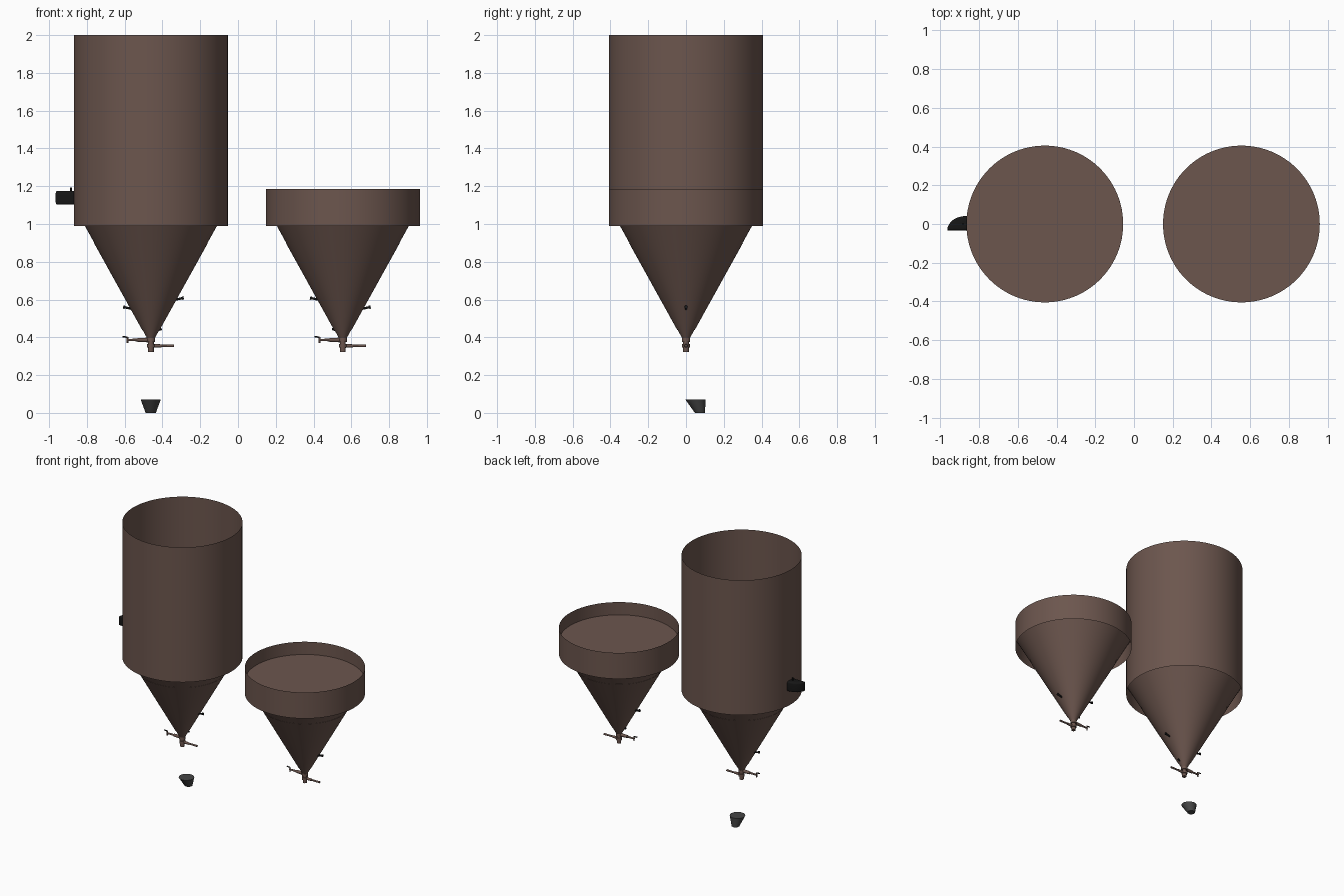
import bpy, bmesh, math
from mathutils import Vector

if "Cube" in bpy.data.objects:
    bpy.data.objects.remove(bpy.data.objects["Cube"])


def material(name, rgb):
    m = bpy.data.materials.new(name)
    m.diffuse_color = (*rgb, 1)
    m.use_nodes = True
    m.node_tree.nodes["Principled BSDF"].inputs["Base Color"].default_value = m.diffuse_color
    return m


BROWN = material("brown_metal", (0.15, 0.093, 0.076))
BLACK = material("black_plastic", (0.008, 0.008, 0.008))
GREY = material("dark_grey", (0.06, 0.06, 0.06))


def finish(name, bm, mat, smooth=True):
    bmesh.ops.recalc_face_normals(bm, faces=bm.faces)
    me = bpy.data.meshes.new(name)
    bm.to_mesh(me)
    bm.free()
    ob = bpy.data.objects.new(name, me)
    bpy.context.collection.objects.link(ob)
    me.materials.append(mat)
    if smooth:
        bpy.ops.object.select_all(action='DESELECT')
        bpy.context.view_layer.objects.active = ob
        ob.select_set(True)
        bpy.ops.object.shade_smooth_by_angle(angle=math.radians(35))
    return ob


def loft(name, rings, mat, n=64, cap=(False, False)):
    """Join horizontal circles given as (x, y, z, radius)."""
    bm = bmesh.new()
    loops = [[bm.verts.new((x + r * math.cos(2 * math.pi * i / n),
                            y + r * math.sin(2 * math.pi * i / n), z))
              for i in range(n)] for x, y, z, r in rings]
    for a, b in zip(loops, loops[1:]):
        for i in range(n):
            j = (i + 1) % n
            bm.faces.new((a[i], a[j], b[j], b[i]))
    if cap[0]:
        bm.faces.new(loops[0])
    if cap[1]:
        bm.faces.new(loops[-1])
    return finish(name, bm, mat)


def rod(name, a, b, r1, r2, mat, n=16):
    a, b = Vector(a), Vector(b)
    bm = bmesh.new()
    bmesh.ops.create_cone(bm, cap_ends=True, segments=n, radius1=r1, radius2=r2,
                          depth=(b - a).length)
    rot = (b - a).to_track_quat('Z', 'Y').to_matrix().to_4x4()
    rot.translation = (a + b) / 2
    bm.transform(rot)
    return finish(name, bm, mat)


def cone_r(z):
    return 0.02 + (z - 0.395) * 0.554


def hopper(tag, cx, top, side):
    # outer shell, open at the top with a hollow skirt below
    loft(tag + "_shell", [(cx, 0, 0.99, 0.408), (cx, 0, top, 0.408)], BROWN, 96)
    # cone and the floor disc over it
    loft(tag + "_cone", [(cx, 0, z, cone_r(z)) for z in (0.395, 0.44, 0.9, 1.09)],
         BROWN, 96)
    loft(tag + "_jacket", [(cx, 0, 0.44, cone_r(0.44) + 0.002),
                           (cx, 0, 0.9, cone_r(0.9) + 0.002),
                           (cx, 0, 0.9, cone_r(0.9))], BROWN, 96)
    loft(tag + "_floor", [(cx, 0, 1.09, 0.405), (cx, 0, 1.091, 0.405)],
         BROWN, 96, (True, True))
    # stubs on the cone
    for i, (s, z, length, r) in enumerate(((side, 0.60, 0.04, 0.006),
                                           (-side, 0.552, 0.04, 0.006),
                                           (side, 0.435, 0.015, 0.004))):
        x0 = cone_r(z)
        end = (cx + s * (x0 + length), 0, z + 0.009)
        rod(f"{tag}_stub_{i}", (cx + s * (x0 - 0.01), 0, z - 0.002), end, r, r, BLACK)
        rod(f"{tag}_stub_cap_{i}", (end[0] - s * 0.008, 0, end[2] - 0.002), end,
            r * 1.5, r * 1.5, BLACK)
    # outlet pipe with flanges
    prof = ((0.322, 0.015), (0.345, 0.015), (0.345, 0.021), (0.365, 0.021),
            (0.365, 0.015), (0.376, 0.015), (0.376, 0.022), (0.396, 0.022),
            (0.396, 0.017), (0.405, 0.017))
    loft(tag + "_outlet", [(cx, 0, z, r) for z, r in prof], BROWN, 24, (True, True))
    # side pipe with a small tap
    rod(tag + "_side_pipe", (cx, 0, 0.386), (cx - 0.07, 0, 0.386), 0.013, 0.010, BROWN)
    rod(tag + "_side_pipe_end", (cx - 0.065, 0, 0.386), (cx - 0.128, 0, 0.386),
        0.007, 0.006, BROWN)
    rod(tag + "_tap", (cx - 0.124, 0, 0.37), (cx - 0.124, 0, 0.403), 0.005, 0.005, BROWN)
    rod(tag + "_tap_lever", (cx - 0.124, 0, 0.401), (cx - 0.15, 0, 0.403),
        0.004, 0.004, BLACK)
    # lower valve handle
    rod(tag + "_handle_neck", (cx, 0, 0.355), (cx + 0.055, 0, 0.355), 0.011, 0.008, BROWN)
    rod(tag + "_handle", (cx + 0.05, 0, 0.355), (cx + 0.123, 0, 0.355),
        0.006, 0.007, BROWN)


hopper("tall_hopper", -0.461, 2.0, 1)
hopper("short_hopper", 0.555, 1.185, -1)

# slanted cup under the tall hopper
loft("cup", [(-0.462, 0.074, 0, 0.027), (-0.462, 0.05, 0.07, 0.053)],
     GREY, 32, (True, True))

# rounded motor housing on the tall hopper's side
bm = bmesh.new()
pts = [(-0.862, -0.033)] + [
    (-0.870 - 0.095 * math.cos(t * math.pi / 16), -0.033 + 0.074 * math.sin(t * math.pi / 16))
    for t in range(9)] + [(-0.862, 0.041)]
face = bm.faces.new([bm.verts.new((x, y, 1.102)) for x, y in pts])
ext = bmesh.ops.extrude_face_region(bm, geom=[face])
for v in ext["geom"]:
    if isinstance(v, bmesh.types.BMVert):
        v.co.z = 1.176
rims = [e for e in bm.edges if abs(e.verts[0].co.z - e.verts[1].co.z) < 1e-5
        and not all(v.co.x > -0.865 for v in e.verts)]
bmesh.ops.bevel(bm, geom=rims, offset=0.022, segments=5, profile=0.5,
                affect='EDGES', clamp_overlap=True)
finish("motor_housing", bm, BLACK)
rod("motor_switch", (-0.884, 0, 1.17), (-0.884, 0, 1.194), 0.005, 0.005, BLACK)
